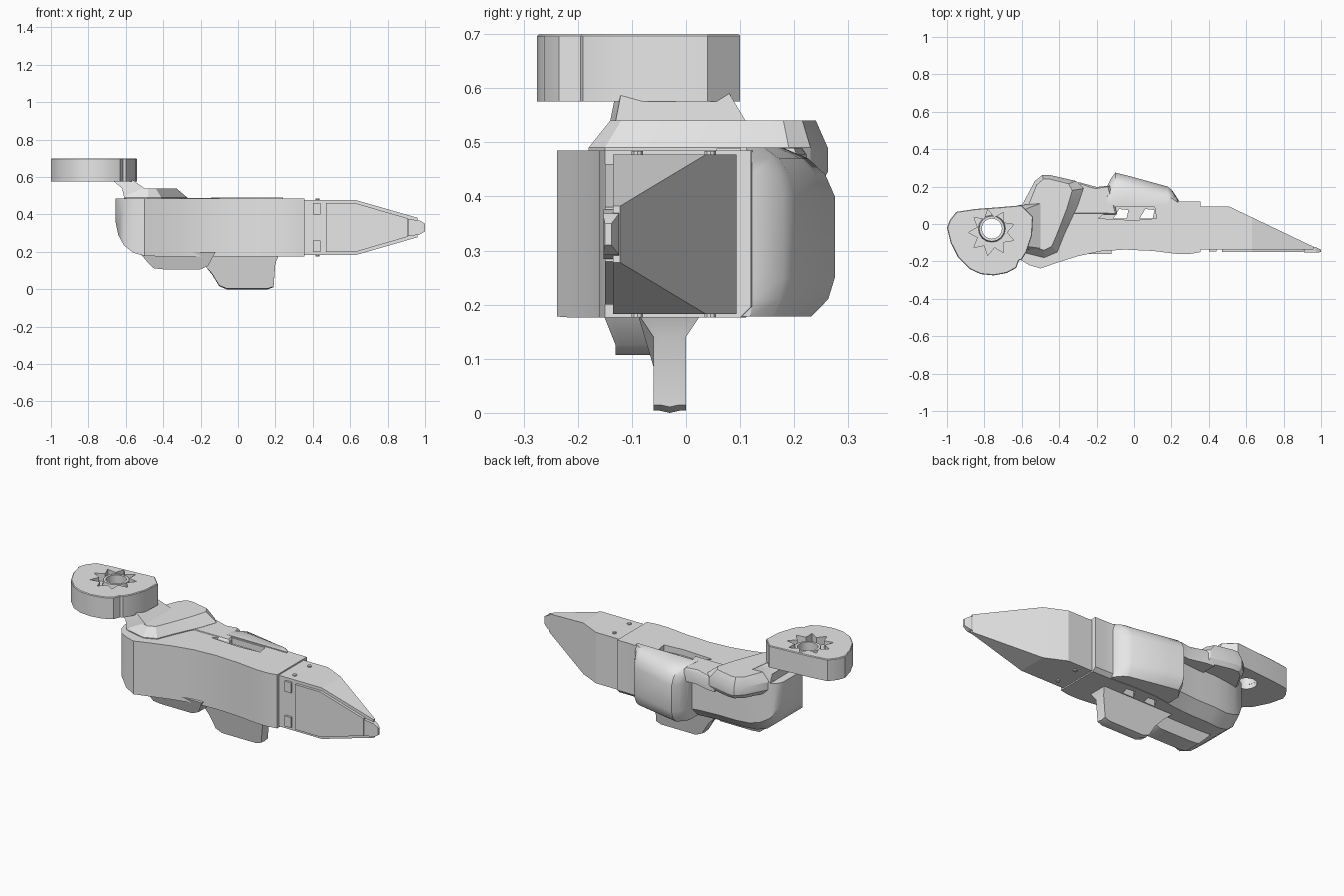
import bpy, bmesh, math
from mathutils import Vector

if "Cube" in bpy.data.objects:
    bpy.data.objects.remove(bpy.data.objects["Cube"], do_unlink=True)

grey = bpy.data.materials.new("light grey")
grey.use_nodes = True
COLOUR = (0.8, 0.8, 0.8, 1)
grey.diffuse_color = COLOUR
grey.node_tree.nodes["Principled BSDF"].inputs["Base Color"].default_value = COLOUR


def loft(name, rings, angle=30, caps=True):
    """Skin a list of equal-length point rings into a solid."""
    bm = bmesh.new()
    vr = [[bm.verts.new(p) for p in r] for r in rings]
    n = len(rings[0])
    pairs = list(zip(vr, vr[1:])) + ([] if caps else [(vr[-1], vr[0])])
    for a, b in pairs:
        for i in range(n):
            j = (i + 1) % n
            bm.faces.new((a[i], a[j], b[j], b[i]))
    if caps:
        bm.faces.new(vr[0])
        bm.faces.new(vr[-1])
    bmesh.ops.recalc_face_normals(bm, faces=bm.faces)
    me = bpy.data.meshes.new(name)
    bm.to_mesh(me)
    bm.free()
    me.materials.append(grey)
    ob = bpy.data.objects.new(name, me)
    bpy.context.collection.objects.link(ob)
    smooth(ob, angle)
    return ob


def smooth(ob, angle=30):
    bpy.ops.object.select_all(action='DESELECT')
    ob.select_set(True)
    bpy.context.view_layer.objects.active = ob
    bpy.ops.object.shade_smooth_by_angle(angle=math.radians(angle))


def slab(name, outline, z0, z1, inset=0.0, angle=30):
    """Extrude an xy outline, with the top edge drawn in by inset."""
    c = sum((Vector(p) for p in outline), Vector((0, 0))) / len(outline)
    rings = [[(x, y, z0) for x, y in outline]]
    if inset:
        rings.append([(x, y, z1 - inset) for x, y in outline])
    top = [Vector(p) + (c - Vector(p)).normalized() * inset for p in outline]
    rings.append([(p.x, p.y, z1) for p in top])
    return loft(name, rings, angle)


def circle(cx, cy, r, n, r2=None):
    """Circle, or a star when a second radius is given."""
    return [(cx + (r2 if r2 and i % 2 else r) * math.cos(math.tau * i / n),
             cy + (r2 if r2 and i % 2 else r) * math.sin(math.tau * i / n)) for i in range(n)]


def cut(ob, cutter):
    cutter.hide_render = True
    mod = ob.modifiers.new("cut", 'BOOLEAN')
    mod.object = cutter
    mod.operation = 'DIFFERENCE'
    mod.solver = 'EXACT'
    bpy.context.view_layer.objects.active = ob
    bpy.ops.object.modifier_apply(modifier=mod.name)
    bpy.data.objects.remove(cutter, do_unlink=True)


# Main housing: x, front y, back y, bottom z, lower back chamfer
stations = [(-0.655, -0.10, 0.05, 0.36, 0.05), (-0.64, -0.15, 0.08, 0.29, 0.05),
            (-0.61, -0.19, 0.10, 0.235, 0.05), (-0.56, -0.22, 0.12, 0.195, 0.06),
            (-0.50, -0.238, 0.13, 0.178, 0.06), (-0.42, -0.21, 0.14, 0.176, 0.06),
            (-0.30, -0.172, 0.14, 0.176, 0.06), (-0.18, -0.146, 0.15, 0.176, 0.06),
            (-0.05, -0.137, 0.16, 0.176, 0.05), (0.10, -0.144, 0.15, 0.176, 0.04),
            (0.23, -0.16, 0.122, 0.176, 0.02), (0.30, -0.16, 0.12, 0.176, 0.02),
            (0.355, -0.15, 0.12, 0.176, 0.02)]
housing = loft("housing", [[(x, f, zb), (x, f, 0.485), (x, b, 0.485),
                            (x, b, zb + c), (x, b - c, zb)]
                           for x, f, b, zb, c in stations], 35)

# Slots through the housing, set in a shallow recess
cut(housing, slab("recess_cutter", [(-0.19, 0.03), (-0.12, 0.09), (0.11, 0.09),
                                    (0.12, 0.03), (0.0, 0.02)], 0.45, 0.6))
for x in (-0.07, 0.07):
    cut(housing, slab("slot_cutter", [(x - 0.04, 0.03), (x - 0.01, 0.08),
                                      (x + 0.04, 0.075), (x + 0.03, 0.03)], 0.1, 0.6))
smooth(housing, 35)

# Bulging saddle on the back
curve = [(0, 0.49), (0.45, 0.49), (0.72, 0.47), (0.9, 0.44), (1, 0.40),
         (1, 0.25), (0.93, 0.21), (0.75, 0.178), (0, 0.178)]
loft("back_saddle", [[(x, 0.10 + t * d, z) for t, z in curve]
                     for x, d in ((-0.145, 0.10), (-0.125, 0.14), (-0.10, 0.175), (-0.02, 0.155),
                                  (0.18, 0.10), (0.205, 0.08), (0.24, 0.025))], 35)

# Raised shoulder on the top rear
foot = [(-0.61, 0.08), (-0.53, 0.23), (-0.49, 0.262), (-0.45, 0.262), (-0.31, 0.23),
        (-0.27, 0.19), (-0.30, 0.10), (-0.37, -0.05), (-0.41, -0.15), (-0.48, -0.18), (-0.60, -0.15)]
crown = [(-0.58, 0.06), (-0.52, 0.21), (-0.485, 0.24), (-0.45, 0.24), (-0.35, 0.215),
         (-0.33, 0.18), (-0.36, 0.08), (-0.41, -0.05), (-0.44, -0.12), (-0.48, -0.14), (-0.56, -0.12)]
loft("shoulder", [[(x * 0.98, y - 0.015, 0.42) for x, y in foot],
                  [(x, y, 0.445) for x, y in foot],
                  [(x, y, 0.49) for x, y in foot],
                  [(x, y, 0.54) for x, y in crown]], 25)
slab("shoulder_bridge", [(-0.34, 0.05), (-0.34, 0.225), (-0.29, 0.222), (-0.2, 0.198),
                         (-0.13, 0.205), (-0.09, 0.05)], 0.41, 0.489, 0.012)

# Neck joining the shoulder to the pivot disc
loft("neck", [[(x, y, z) for x, y in q] for z, q in (
    (0.45, [(-0.60, -0.15), (-0.46, -0.14), (-0.46, 0.11), (-0.60, 0.10)]),
    (0.54, [(-0.62, -0.14), (-0.50, -0.13), (-0.50, 0.11), (-0.62, 0.10)]),
    (0.59, [(-0.68, -0.13), (-0.57, -0.12), (-0.58, 0.08), (-0.68, 0.07)]))])

# Pivot disc with a toothed recess and a bore
CX, CY = -0.76, -0.025
rim = [(-1.0, -0.02), (-0.985, 0.02), (-0.95, 0.065), (-0.85, 0.08), (-0.72, 0.09),
       (-0.60, 0.10), (-0.57, 0.07), (-0.54, 0.04), (-0.545, -0.06), (-0.575, -0.15),
       (-0.60, -0.19), (-0.615, -0.195), (-0.63, -0.235), (-0.68, -0.262), (-0.75, -0.275), (-0.82, -0.268),
       (-0.88, -0.24), (-0.94, -0.18), (-0.98, -0.10)]
disc = slab("pivot_disc", rim, 0.575, 0.70, 0.004)
cut(disc, slab("tooth_cutter", circle(CX, CY - 0.02, 0.08, 18, 0.125), 0.655, 0.8))
cut(disc, slab("bore_cutter", circle(CX, CY, 0.055, 16), 0.4, 0.8))
smooth(disc, 40)
loft("bore_collar", [[(x, y, z) for x, y in circle(CX, CY, r, 16)]
                     for r, z in ((0.054, 0.60), (0.054, 0.69), (0.068, 0.69), (0.08, 0.60))],
     caps=False)

# Keel fin and heel under the housing, each flaring where it meets the housing
def keel(name, pts, y0, y1, flare):
    """Front outline pts (x, z) given thickness; upper points spread sideways."""
    def side(y, s):
        return [(x, y + s * (flare if z > 0.16 else 0), z) for x, z in pts]
    mid = [(x, (y0 + y1) / 2, z - (0.004 if z < 0.1 else 0)) for x, z in pts]
    inner = 0.012
    loft(name, [side(y0, -1), side(y0 + inner, -1), mid, side(y1 - inner, 1), side(y1, 1)], 40)


keel("keel_fin", [(-0.24, 0.185), (-0.19, 0.14), (-0.14, 0.085), (-0.10, 0.02), (-0.06, 0.004),
                  (0.16, 0.004), (0.19, 0.015), (0.20, 0.14), (0.22, 0.185)], -0.06, 0.0, 0.03)
keel("heel", [(-0.53, 0.20), (-0.48, 0.14), (-0.45, 0.112), (-0.40, 0.107), (-0.20, 0.107),
              (-0.16, 0.125), (-0.12, 0.20)], -0.13, -0.03, 0.03)

# Tapered jaw
ZC = 0.33
def jaw(name, rows):
    """Rows of x, front y, back y, half height."""
    return loft(name, [[(x, f, ZC - h), (x, f, ZC + h), (x, b, ZC + h), (x, b, ZC - h)]
                       for x, f, b, h in rows], 15)


jaw("jaw", [(0.34, -0.135, 0.093, 0.147), (0.51, -0.135, 0.093, 0.147),
            (0.63, -0.135, 0.036, 0.147), (0.96, -0.135, -0.122, 0.052)])
jaw("jaw_face_plate", [(0.47, -0.150, -0.13, 0.130), (0.63, -0.150, -0.13, 0.130),
                       (0.905, -0.150, -0.13, 0.050)])
jaw("jaw_tip", [(0.91, -0.152, -0.12, 0.046), (0.97, -0.152, -0.124, 0.038),
                (0.985, -0.152, -0.13, 0.03), (1.0, -0.15, -0.138, 0.02)])

# Hinge lugs and screws at the jaw root
for s in (-1, 1):
    z = ZC + s * 0.10
    slab("hinge_lug", [(0.40, -0.147), (0.44, -0.147), (0.44, -0.13), (0.40, -0.13)],
         z - 0.03, z + 0.03)
    for y in (0.045, -0.09):
        a, b = sorted((ZC + s * 0.14, ZC + s * 0.154))
        slab("jaw_screw", circle(0.425, y, 0.011, 10), a, b)
